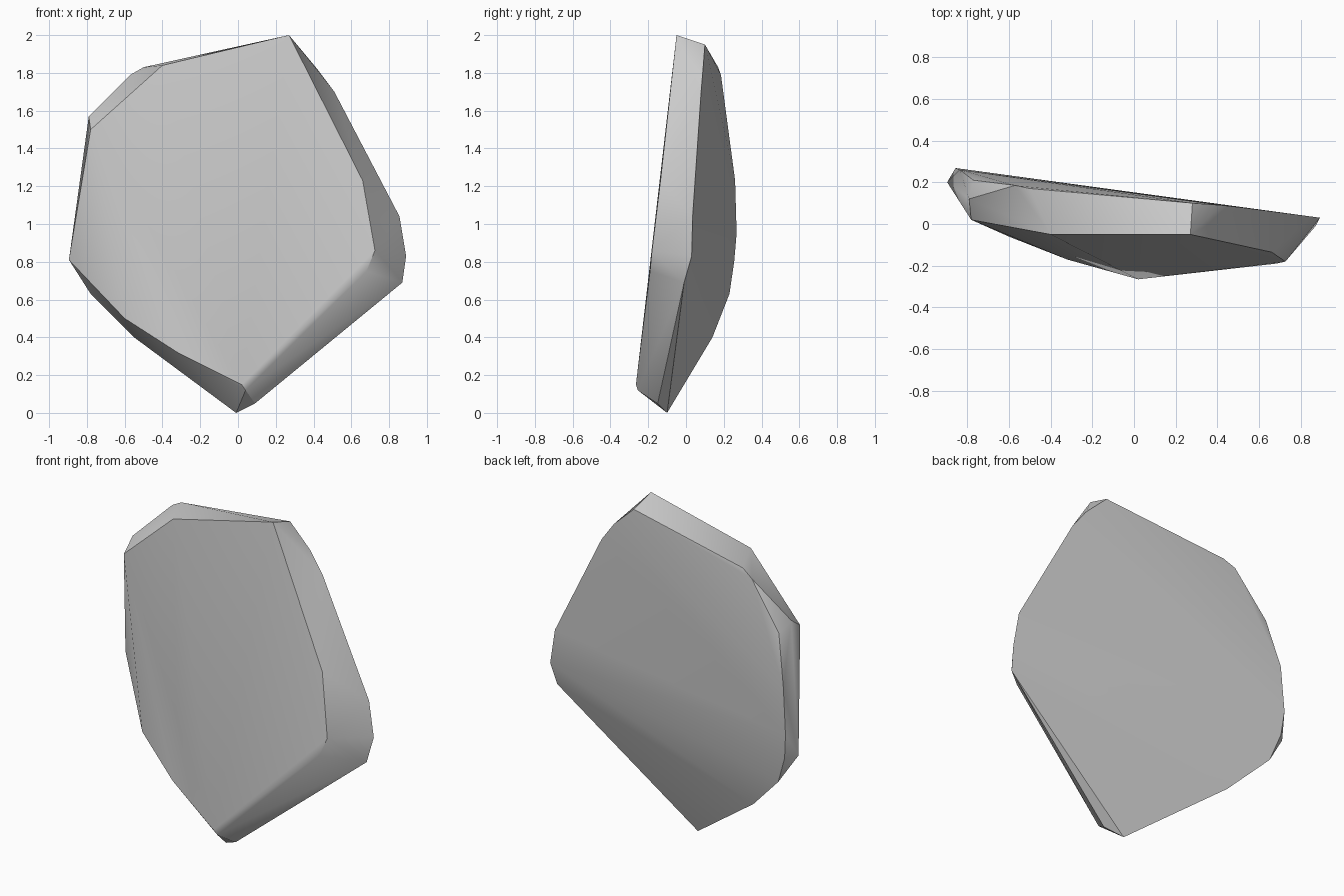
import bpy
import bmesh
import math

# Remove only the default cube
default_cube = bpy.data.objects.get("Cube")
if default_cube:
    bpy.data.objects.remove(default_cube, do_unlink=True)


def flat_material(name, colour):
    material = bpy.data.materials.new(name)
    material.use_nodes = True
    material.diffuse_color = colour
    material.node_tree.nodes["Principled BSDF"].inputs["Base Color"].default_value = colour
    return material


def hull_object(name, corners, material, smooth_angle):
    """Wrap a faceted stone skin around a few chiselled corners."""
    bm = bmesh.new()
    for corner in corners:
        bm.verts.new(corner)
    result = bmesh.ops.convex_hull(bm, input=bm.verts)
    loose = [v for v in bm.verts if not v.link_faces]
    bmesh.ops.delete(bm, geom=loose, context="VERTS")
    bmesh.ops.recalc_face_normals(bm, faces=bm.faces)
    mesh = bpy.data.meshes.new(name)
    bm.to_mesh(mesh)
    bm.free()
    mesh.materials.append(material)
    stone = bpy.data.objects.new(name, mesh)
    bpy.context.collection.objects.link(stone)
    bpy.ops.object.select_all(action="DESELECT")
    stone.select_set(True)
    bpy.context.view_layer.objects.active = stone
    bpy.ops.object.shade_smooth_by_angle(angle=math.radians(smooth_angle))
    return stone


# Rim of the broad front face, clockwise from the peak
front_rim = [
    (0.27, -0.05, 2.0), (0.66, -0.135, 1.23), (0.725, -0.18, 0.86),
    (0.68, -0.19, 0.75), (0.02, -0.265, 0.15), (-0.32, -0.17, 0.32),
    (-0.6, -0.06, 0.5), (-0.78, 0.02, 1.5), (-0.4, -0.05, 1.84),
]

# Rim of the slanted back face, clockwise from the peak
back_rim = [
    (0.28, 0.1, 1.95), (0.42, 0.09, 1.82), (0.51, 0.08, 1.7),
    (0.855, 0.035, 1.04), (0.89, 0.03, 0.83), (0.87, -0.01, 0.69),
    (-0.01, -0.1, 0), (-0.55, 0.14, 0.4), (-0.78, 0.23, 0.63),
    (-0.84, 0.255, 0.8), (-0.855, 0.268, 0.95), (-0.835, 0.26, 1.23),
    (-0.77, 0.21, 1.52), (-0.57, 0.185, 1.79), (-0.5, 0.17, 1.83),
    (-0.3, 0.15, 1.86),
]

# Corners on the thin side between the two rims
side_corners = [
    (-0.79, 0.12, 1.57), (-0.895, 0.2, 0.81),
    (0.09, -0.15, 0.05), (0.04, -0.255, 0.12),
]

grey_stone = flat_material("grey stone", (0.6, 0.6, 0.6, 1))
hull_object("stone_slab", front_rim + back_rim + side_corners, grey_stone, 30)
